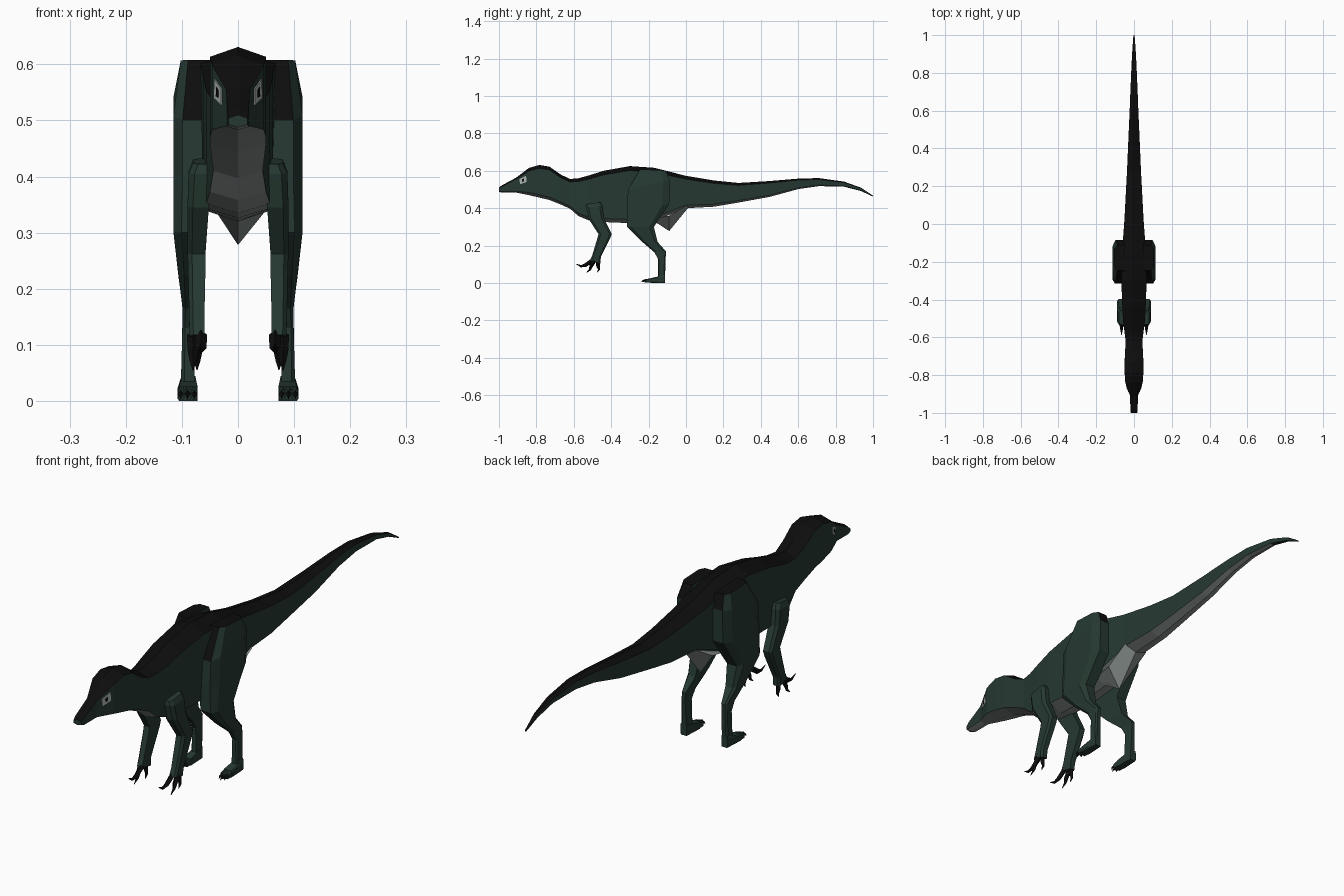
import bpy
import bmesh
from mathutils import Vector

cube = bpy.data.objects.get("Cube")
if cube:
    bpy.data.objects.remove(cube, do_unlink=True)


def material(name, colour):
    mat = bpy.data.materials.new(name)
    mat.use_nodes = True
    mat.diffuse_color = (*colour, 1)
    mat.node_tree.nodes["Principled BSDF"].inputs["Base Color"].default_value = (*colour, 1)
    return mat


GREEN = material("dark green skin", (.019, .04, .031))
BLACK = material("black back and claws", (.004, .004, .004))
PALE = material("pale grey belly", (.22, .25, .24))
EYE = material("light eye", (.4, .45, .43))


def loft(name, rings, mats, rule=None, mirror=True):
    """Skin a row of point rings; rule(face, side_index) picks the material slot."""
    bm = bmesh.new()
    rows = [[bm.verts.new(p) for p in ring] for ring in rings]
    count = len(rows[0])
    sides = {}
    for a, b in zip(rows, rows[1:]):
        for j in range(count):
            k = (j + 1) % count
            sides[bm.faces.new((a[j], a[k], b[k], b[j]))] = j
    bm.faces.new(rows[0])
    bm.faces.new(rows[-1])
    bmesh.ops.recalc_face_normals(bm, faces=bm.faces)
    if rule:
        for face in bm.faces:
            face.material_index = rule(face, sides.get(face, -1))
    mesh = bpy.data.meshes.new(name)
    bm.to_mesh(mesh)
    bm.free()
    for mat in mats:
        mesh.materials.append(mat)
    ob = bpy.data.objects.new(name, mesh)
    bpy.context.collection.objects.link(ob)
    if mirror:
        ob.modifiers.new("mirror", 'MIRROR')


def limb_ring(front, back, inner, outer, chamfer=.25):
    """Six-sided ring from a front and a back (y, z) point, chamfered outside."""
    start, end = Vector((0, *front)), Vector((0, *back))
    mid = outer - (outer - inner) * chamfer
    cut = .16
    spots = [(0, inner), (0, mid), (cut, outer), (1 - cut, outer), (1, mid), (1, inner)]
    return [start.lerp(end, t) + Vector((x, 0, 0)) for t, x in spots]


def claw(name, path, radius, x):
    """Hooked claw along a (y, z) path, thinning to a point."""
    points = [Vector((x, *p)) for p in path]
    last = len(points) - 1
    rings = []
    for i, point in enumerate(points):
        along = (points[min(i + 1, last)] - points[max(i - 1, 0)]).normalized()
        size = radius * max(1 - (i / last) ** 2, .1)
        up = Vector((0, -along.z, along.y)) * size
        side = Vector((size, 0, 0))
        rings.append([point + up, point + side, point - up, point - side])
    loft(name, rings, [BLACK])


def body_ring(y, ridge, belly, half):
    """Ridged back, flat flanks and a shallow keeled belly."""
    low = half if y < -.4 else half * .9
    shoulder = ridge - half * .35
    edge = belly + half * .3
    return [(0, y, ridge), (half, y, shoulder), (low, y, edge),
            (0, y, belly), (-low, y, edge), (-half, y, shoulder)]


def body_colour(face, side):
    if side in (0, 5):
        return 1
    if side in (2, 3) and face.calc_center_median().y < .88:
        return 2
    return 0


# Body from snout to tail tip: y, ridge height, belly height, half width
STATIONS = [
    (-1, .51, .488, .017),
    (-.985, .522, .483, .019),
    (-.91, .562, .484, .021),
    (-.84, .615, .47, .046),
    (-.785, .631, .457, .05),
    (-.73, .622, .444, .05),
    (-.67, .58, .42, .047),
    (-.62, .556, .397, .044),
    (-.575, .56, .358, .05),
    (-.52, .575, .335, .057),
    (-.44, .6, .326, .062),
    (-.3, .625, .32, .067),
    (-.17, .616, .332, .066),
    (0, .573, .4, .052),
    (.15, .548, .408, .044),
    (.28, .535, .43, .037),
    (.445, .545, .46, .03),
    (.6, .558, .502, .023),
    (.71, .561, .518, .019),
    (.845, .542, .515, .013),
    (.935, .51, .492, .008),
    (1, .467, .462, .003),
]
loft("body", [body_ring(*s) for s in STATIONS], [GREEN, BLACK, PALE], body_colour, mirror=False)

# Pale keel between the hind legs
keel = [(-.17, .345, .33), (-.09, .36, .278), (.01, .42, .4)]
loft("pelvic_keel", [[(-.054, y, top), (.054, y, top), (0, y, tip)] for y, top, tip in keel],
     [PALE], mirror=False)

# Hind legs: thigh, shin and ankle in one piece, black along the hip top
leg = [
    ((-.245, .608), (-.11, .602), .05, .102),
    ((-.31, .5), (-.085, .55), .05, .115),
    ((-.316, .4), (-.09, .42), .05, .115),
    ((-.316, .3), (-.172, .3), .058, .115),
    ((-.24, .225), (-.152, .22), .066, .106),
    ((-.17, .165), (-.108, .17), .078, .099),
    ((-.15, .13), (-.108, .15), .08, .099),
    ((-.15, .03), (-.113, .005), .077, .102),
]
loft("hind_legs", [limb_ring(*r) for r in leg], [GREEN, BLACK],
     lambda face, side: int(face.normal.z > .35 and face.calc_center_median().z > .52))

# Feet with three toes and short claws
foot = [
    ((-.112, .045), (-.112, 0), .076, .103),
    ((-.152, .034), (-.152, 0), .074, .106),
    ((-.19, .026), (-.19, 0), .072, .108),
]
loft("feet", [limb_ring(*r, chamfer=.1) for r in foot], [GREEN])
for label, x, tip in (("inner", .078, -.213), ("middle", .09, -.221), ("outer", .102, -.213)):
    toe = [limb_ring((y, top), (y, .002), x - .005, x + .005)
           for y, top in ((-.185, .026), (tip, .02))]
    loft(label + "_toes", toe, [GREEN])
    claw(label + "_toe_claws", [(tip, .013), (tip - .01, .012), (tip - .018, .004)], .006, x)

# Arms
arm = [
    ((-.532, .422), (-.458, .432), .045, .08),
    ((-.535, .405), (-.447, .41), .045, .088),
    ((-.522, .345), (-.44, .35), .052, .09),
    ((-.468, .262), (-.397, .262), .058, .09),
    ((-.475, .235), (-.405, .24), .058, .089),
    ((-.502, .145), (-.455, .14), .06, .087),
    ((-.515, .118), (-.458, .105), .06, .086),
]
loft("arms", [limb_ring(*r) for r in arm], [GREEN])

# Hooked fingers
fingers = {
    "front": (.066, [(-.505, .118), (-.54, .094), (-.562, .09), (-.588, .102)]),
    "middle": (.08, [(-.49, .118), (-.508, .09), (-.513, .072), (-.533, .055)]),
    "rear": (.073, [(-.47, .118), (-.47, .09), (-.465, .072), (-.475, .056)]),
}
for label, (x, path) in fingers.items():
    claw(label + "_hand_claws", path, .011, x)


def eye_plate(name, outline, lift, mat):
    """Thin plate lying on the slanted cheek."""
    def ring(out):
        return [(.021 + (y + .91) * .357 + out, y, z) for y, z in outline]
    loft(name, [ring(-.001), ring(lift)], [mat])


# Eyes and pupils
eye_plate("eyes", [(-.888, .528), (-.89, .556), (-.855, .574), (-.852, .54)], .002, EYE)
eye_plate("pupils", [(-.876, .541), (-.877, .554), (-.867, .56), (-.866, .543)], .003, BLACK)
